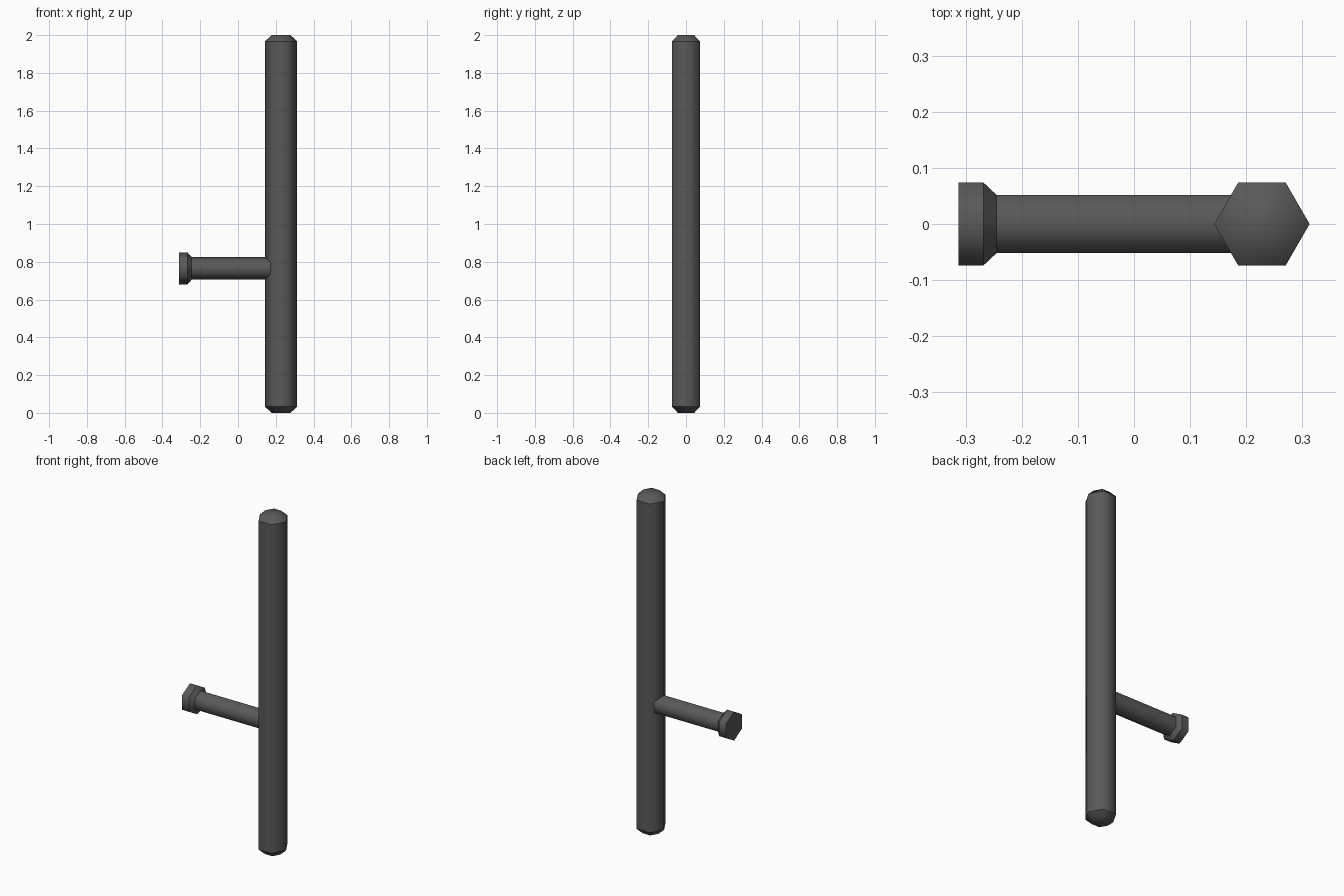
import bpy, bmesh, math
from mathutils import Matrix

cube = bpy.data.objects.get("Cube")
if cube:
    bpy.data.objects.remove(cube, do_unlink=True)

SIDES = 6
GREY = (0.1, 0.1, 0.1, 1)
mat = bpy.data.materials.new("dark grey")
mat.use_nodes = True
mat.diffuse_color = GREY
bsdf = mat.node_tree.nodes["Principled BSDF"]
bsdf.inputs["Base Color"].default_value = GREY
bsdf.inputs["Roughness"].default_value = 0.6


def hex_lathe(name, profile, matrix):
    """Six-sided solid from (radius, height, sharp rim) rings along local z."""
    bm = bmesh.new()
    rings = []
    for radius, height, sharp in profile:
        rings.append([bm.verts.new((radius * math.cos(math.tau * i / SIDES),
                                    radius * math.sin(math.tau * i / SIDES),
                                    height)) for i in range(SIDES)])
    for low, high in zip(rings, rings[1:]):
        for i in range(SIDES):
            j = (i + 1) % SIDES
            bm.faces.new((low[i], low[j], high[j], high[i]))
    bm.faces.new(rings[0][::-1])
    bm.faces.new(rings[-1])
    # smooth around the sides, crisp only at the chosen rims
    for face in bm.faces:
        face.smooth = True
    for ring, (_, _, sharp) in zip(rings, profile):
        if sharp:
            for i in range(SIDES):
                bm.edges.get((ring[i], ring[(i + 1) % SIDES])).smooth = False
    bm.transform(matrix)
    bmesh.ops.recalc_face_normals(bm, faces=bm.faces)
    mesh = bpy.data.meshes.new(name)
    bm.to_mesh(mesh)
    bm.free()
    mesh.materials.append(mat)
    obj = bpy.data.objects.new(name, mesh)
    bpy.context.collection.objects.link(obj)
    return obj


# long shaft with chamfered ends, a corner pointing along x
hex_lathe("main_shaft",
          [(0.05, 0, False), (0.085, 0.033, True),
           (0.085, 1.967, True), (0.05, 2, False)],
          Matrix.Translation((0.228, 0, 0)))

# side grip with a flared knob, a corner pointing up
hex_lathe("side_handle",
          [(0.085, -0.313, True), (0.085, -0.268, True),
           (0.06, -0.245, True), (0.06, 0.2, True)],
          Matrix.Translation((0, 0, 0.765)) @ Matrix.Rotation(math.pi / 2, 4, 'Y'))
